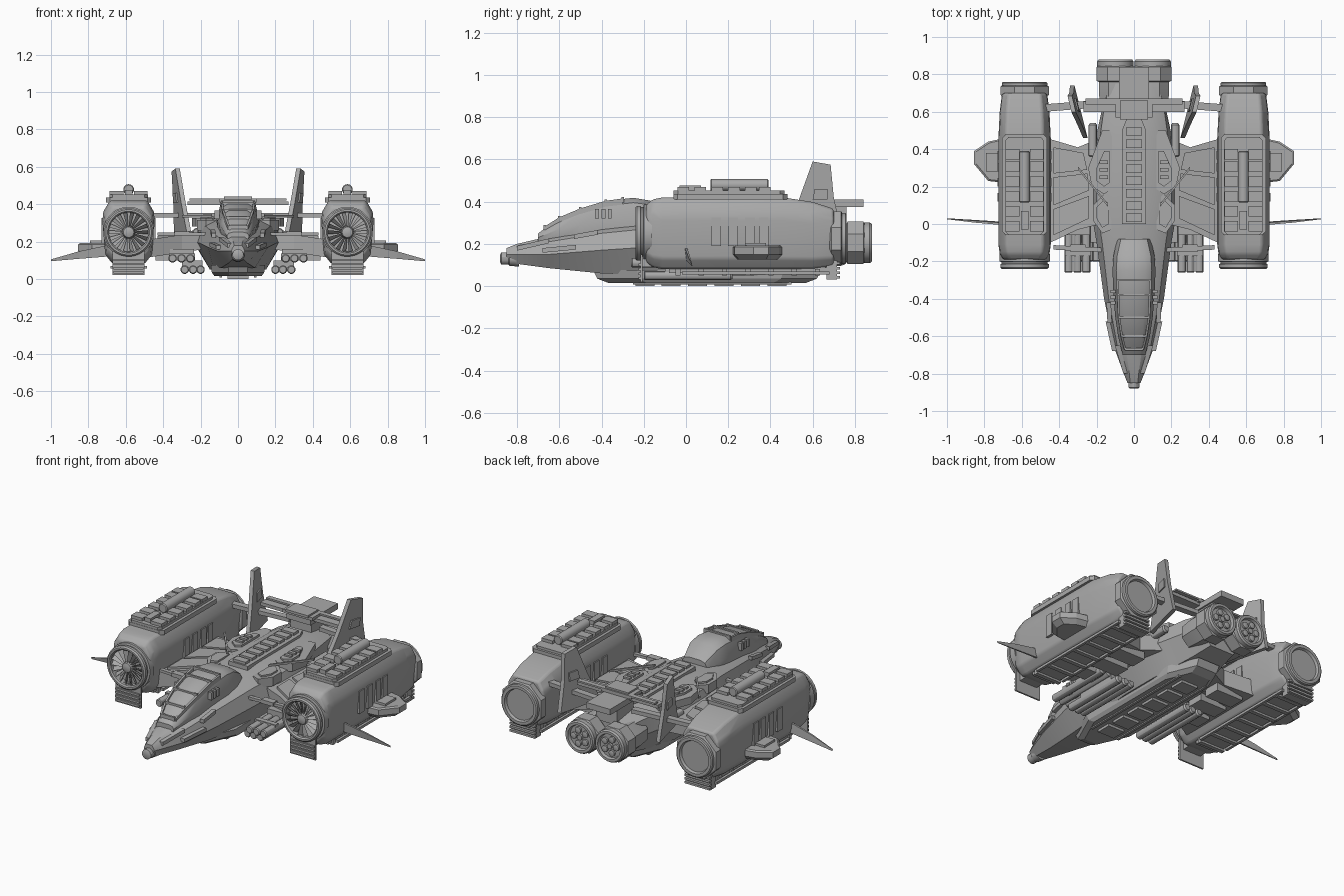
import bpy, bmesh, math

grey = bpy.data.materials.new("hull grey")
grey.diffuse_color = (0.4, 0.4, 0.4, 1)


def part(name, solids, mirror=False, angle=30, bevel=0):
    """One object from a list of solids; each solid is a list of 3D rings."""
    bm = bmesh.new()
    for rings in solids:
        rows = [[bm.verts.new(p) for p in ring] for ring in rings]
        n = len(rows[0])
        for a, b in zip(rows, rows[1:]):
            for i in range(n):
                bm.faces.new((a[i], a[(i + 1) % n], b[(i + 1) % n], b[i]))
        bm.faces.new(rows[0][::-1])
        bm.faces.new(rows[-1])
    bmesh.ops.recalc_face_normals(bm, faces=bm.faces)
    me = bpy.data.meshes.new(name)
    bm.to_mesh(me)
    bm.free()
    me.materials.append(grey)
    ob = bpy.data.objects.new(name, me)
    bpy.context.collection.objects.link(ob)
    if bevel:
        m = ob.modifiers.new("bevel", 'BEVEL')
        m.width, m.segments, m.angle_limit = bevel, 3, math.radians(25)
    if mirror:
        m = ob.modifiers.new("mirror", 'MIRROR')
        m.use_mirror_merge = False
    if angle:
        bpy.ops.object.select_all(action='DESELECT')
        ob.select_set(True)
        bpy.context.view_layer.objects.active = ob
        bpy.ops.object.shade_smooth_by_angle(angle=math.radians(angle))
    return ob


def plate(outline, z0, z1):
    return [[(x, y, z) for x, y in outline] for z in (z0, z1)]


def box(x0, x1, y0, y1, z0, z1):
    return plate([(x0, y0), (x1, y0), (x1, y1), (x0, y1)], z0, z1)


def lathe(cx, cz, profile, n=32):
    """Rings of (y, radius) around a lengthwise axis."""
    turn = [2 * math.pi * (i + 0.5) / n for i in range(n)]
    return [[(cx + r * math.cos(t), y, cz + r * math.sin(t)) for t in turn] for y, r in profile]


def rod(p, q, w, h):
    """Straight bar across x with a rectangular section."""
    return [[(x, y + a * w, z + b * h) for a, b in ((-1, -1), (1, -1), (1, 1), (-1, 1))]
            for x, y, z in (p, q)]


def hull(stations):
    """Symmetric sections: y, then (half width, z) from bottom to top."""
    return [[(x, y, z) for x, z in s] + [(-x, y, z) for x, z in reversed(s)] for y, *s in stations]


# Fuselage and canopy
part("fuselage", [hull([
    (-0.85, (.02, .12), (.035, .15), (.03, .165), (.02, .18)),
    (-0.80, (.03, .105), (.055, .15), (.045, .18), (.025, .2)),
    (-0.65, (.05, .085), (.11, .15), (.09, .21), (.045, .235)),
    (-0.40, (.09, .06), (.16, .17), (.135, .25), (.08, .28)),
    (-0.10, (.13, .05), (.20, .19), (.17, .28), (.10, .31)),
    (0.10, (.15, .05), (.235, .20), (.20, .29), (.11, .33)),
    (0.32, (.15, .05), (.24, .20), (.20, .29), (.11, .33)),
    (0.48, (.13, .06), (.20, .20), (.18, .29), (.11, .33)),
    (0.62, (.10, .08), (.17, .20), (.16, .29), (.09, .32)),
    (0.75, (.08, .10), (.15, .20), (.13, .28), (.08, .30))])])
part("canopy", [hull([
    (-0.70, (.05, .20), (.06, .23), (.05, .245), (.03, .25)),
    (-0.60, (.07, .22), (.085, .27), (.07, .305), (.045, .325)),
    (-0.50, (.09, .22), (.10, .29), (.085, .345), (.05, .368)),
    (-0.38, (.10, .24), (.11, .31), (.09, .38), (.055, .403)),
    (-0.25, (.11, .25), (.115, .32), (.095, .395), (.06, .418)),
    (-0.17, (.11, .27), (.11, .32), (.09, .385), (.055, .405)),
    (-0.08, (.09, .28), (.09, .30), (.07, .335), (.04, .345))])], angle=35)

# Raised window frames over the canopy
frames = []
path = [(-.67, .048, .272), (-.60, .065, .316), (-.50, .08, .358), (-.38, .085, .394), (-.30, .088, .405)]
for s in (-1, 1):
    frames.append([[(s * (x + a), y, z + b) for a, b in ((-.006, -.02), (.006, -.02), (.006, .01), (-.006, .01))]
                   for y, x, z in path])
for y, x, z in path:
    frames.append(box(-x, x, y - .006, y + .006, z - .01, z + .017))
part("canopy_frame", frames, angle=0)
part("nose_sensor", [lathe(0, .13, [(-.88, .02), (-.875, .03), (-.84, .03), (-.835, .035), (-.79, .04)], 12)])
part("nose_strips", [
    [[(x + s, y, z + t) for s, t in ((-.012, -.012), (.012, -.012), (.012, .01), (-.012, .01))]
     for x, y, z in line]
    for line in ([(.045, -.80, .18), (.09, -.65, .215)], [(.105, -.68, .17), (.14, -.52, .185)],
                 [(.13, -.53, .235), (.135, -.42, .255)])], True, 0)
part("cheek_vents", [box(.10, .125, y, y + .018, .32, .365) for y in (-.43, -.40, -.37)], True, 0)

# Deck spine and raised armour
part("deck_spine", [plate([(-.065, 0), (.065, 0), (.065, .5), (.04, .56), (-.04, .56), (-.065, .5)], .32, .345)]
     + [box(-.042, .042, y, y + .045, .34, .36) for y in [.01 + .066 * i for i in range(8)]], angle=0)
part("deck_armour", [
    plate([(.10, .20), (.16, .16), (.225, .20), (.245, .3), (.17, .50), (.13, .50), (.10, .42)], .28, .325),
    plate([(.13, .22), (.16, .20), (.20, .23), (.20, .30), (.16, .39), (.13, .39)], .32, .338),
    plate([(.12, -.03), (.17, -.05), (.22, .02), (.22, .10), (.16, .16), (.12, .12)], .26, .315),
    plate([(.135, .0), (.17, -.02), (.20, .03), (.20, .09), (.16, .13), (.135, .11)], .31, .325)]
    + [box(.14, .185, y, y + .02, .335, .348) for y in (.24, .28, .32)], True, 0)

# Belly keel with ribs
part("belly_keel", [
    [[(x * k, y * k + .1 * (1 - k), z) for x, y in
      ((-.05, -.42), (.05, -.42), (.14, -.22), (.14, .45), (.07, .62), (-.07, .62), (-.14, .45), (-.14, -.22))]
     for k, z in ((1.04, .075), (1, .035), (.9, .015))]]
    + [box(-.055, .055, y, y + .09, 0, .02) for y in [-.24 + .125 * i for i in range(6)]], angle=0)
part("belly_rails", [box(.085, .10, -.25, .5, .008, .02)], True, 0)

# Inner wings with top panels
wing = [(.18, 0), (.30, -.03), (.47, -.11), (.47, .46), (.30, .41), (.18, .46)]
part("inner_wing", [[[(x, y, z0 - .15 * (x - .18)) for x, y in wing] for z0 in (.16, .255)]], True, 0)
part("wing_panels", [
    [[(x, y, z0 - .15 * (x - .18)) for x, y in o] for z0 in (.24, .268)]
    for o in ([(.24, .18), (.43, .10), (.43, .25), (.25, .27)], [(.25, .29), (.43, .27), (.43, .41), (.27, .38)],
              [(.24, .03), (.43, -.06), (.43, .08), (.24, .15)])]
    + [box(.26, .44, y, y + .10, .10, .16) for y in (.02, .16, .30)], True, 0)
part("front_canard", [rod((.14, -.14, .24), (.43, -.125, .24), .012, .008),
                      box(.26, .34, -.15, -.11, .232, .255)], True, 0)
part("rear_strut", [rod((.10, .65, .34), (.48, .62, .34), .02, .012),
                    rod((.14, .10, .335), (.30, .30, .335), .008, .006)], True, 0)

# Missiles under the wings
missile = lambda x, z, y0, y1: lathe(x, z, [(y0, .018), (y0 + .006, .023), (y1 - .01, .023), (y1, .016)], 12)
part("missiles", [missile(x, .11, -.26 + d, .16) for d in (0,) for x in (.255, .302, .35)]
     + [missile(x, .05, -.2, .22) for x in (.20, .24, .285)]
     + [missile(.22, .25, .36, .54)], True)
part("missile_racks", [box(.235, .37, -.06, .12, .115, .16), box(.19, .30, -.1, .16, .06, .1),
                       box(.23, .37, -.17, -.14, .10, .137)], True, 0)

# Nacelle bodies
CX, CZ = .585, .25
section = [(-.085, -.17), (.085, -.17), (.125, -.12), (.14, .06), (.135, .11), (.10, .17),
           (-.10, .17), (-.135, .11), (-.14, .06), (-.125, -.12)]
part("nacelle", [[[(CX + x * a, y, CZ - d + z * b) for x, z in section] for y, a, b, d in
                  ((-.19, .84, .78, 0), (-.16, .95, .94, 0), (-.11, 1, 1, 0), (.46, 1, 1, 0),
                   (.60, .95, .93, .01), (.70, .86, .80, .02))]], True, 40, .012)

# Intake ring, fan and hub
ring = lambda r, y0, y1, w: [lathe(CX, CZ, [(y0 + .01, r - w), (y0, r - w / 2), (y0, r - .005),
                                            (y0 + .008, r), (y1, r)])]
intake = part("intake_cowl", [lathe(CX, CZ, [(-.185, .105), (-.232, .105), (-.24, .112), (-.24, .122), (-.232, .13),
                                             (-.215, .13), (-.212, .124), (-.203, .124), (-.2, .136), (-.16, .136)])],
              True)
blades = []
for i in range(18):
    t = 2 * math.pi * i / 18
    c, s = math.cos(t), math.sin(t)
    blades.append([[(CX + r * c - k * s, y, CZ + r * s + k * c) for k, y in
                    ((-w, -.225), (w, -.205), (w, -.195), (-w, -.215))] for r, w in ((.03, .004), (.107, .011))])
part("fan_blades", blades, True, 0)
part("fan_hub", [lathe(CX, CZ, [(-.235, .012), (-.23, .028), (-.215, .035), (-.185, .035)], 20)], True)

# Rear nozzle collars
part("nacelle_nozzle", [lathe(CX, .225, [(.68, .125), (.69, .14), (.735, .14), (.74, .132)], 8),
                        lathe(CX, .225, [(.73, .122), (.755, .122), (.76, .115), (.76, .098), (.745, .092)])], True)

# Nacelle roof plates and tube
roof = [(-.12, -.04), (-.10, -.06), (.10, -.06), (.12, -.04), (.12, .46), (.10, .48), (-.10, .48), (-.12, .46)]
part("roof_plate", [plate([(CX + x, y) for x, y in roof], .41, .437),
                    plate([(CX + x * .86, y * .97) for x, y in roof], .435, .452)], True, 0)
part("roof_panels", [box(CX + s * .065 - .037, CX + s * .065 + .037, y, y + .055, .45, .47)
                     for s in (-1, 1) for y in (-.04, .04, .12, .20, .28, .345)]
     + [box(CX - .02, CX + .02, -.03, .07, .45, .476)], True, 0)
part("roof_tube", [lathe(CX, .478, [(.115, .024), (.12, .029), (.385, .029), (.39, .024)], 14)], True)

# Nacelle side ribs, underside keel and grilles
part("side_ribs", [box(CX + s * .132 - .013, CX + s * .132 + .013, y, y + .046, .19, .325)
                   for s in (-1, 1) for y in (.12, .20, .28, .345)], True, 0)
part("nacelle_keel", [box(CX - .075, CX + .075, -.08, .66, .062, .09)]
     + [box(CX - .085, CX + .085, y, y + .025, .05, .08) for y in [-.05 + .11 * i for i in range(7)]]
     + [box(CX + s * .09 - .008, CX + s * .09 + .008, -.02, .68, .055, .07) for s in (-1, 1)], True, 0)
part("front_grille", [box(CX - .085, CX + .085, -.215, -.205, .02, .15)]
     + [box(CX - .08, CX + .08, -.225, -.21, z, z + .012) for z in (.03, .052, .074, .096)]
     + [box(CX - .06, CX + .06, -.21, -.15, .09, .14)], True, 0)
part("rear_grille", [box(CX - .08, CX + .08, .665, .715, .03, .14)]
     + [box(CX - .085, CX + .085, .71, .73, z, z + .012) for z in (.035, .057, .079, .101)], True, 0)

# Outboard pods and thin blades
pod = [(.69, .22), (.78, .23), (.855, .32), (.855, .39), (.78, .44), (.69, .46)]
part("outboard_pod", [[[(.69 + (x - .69) * k, .34 + (y - .34) * k, z) for x, y in pod]
                       for k, z in ((.8, .125), (1, .15), (1, .185), (.93, .192))],
                      box(.73, .79, .28, .38, .19, .205)], True, 0)
part("outboard_blade", [[[(x, y + a, z + b) for a, b in ((-.006 * k, h), (.006 * k, h), (.012 * k, -h), (.002 * k, -h))]
                         for x, y, z, h, k, b in ((.70, 0, .15, .03, 1, 0), (.85, .012, .128, .02, .8, 0),
                                                  (1.0, .027, .1, .005, .3, 0)) for b in (0,)]], True, 0)

# Tail fins, leaning out
fin = [(.46, .24), (.74, .24), (.70, .42), (.685, .575), (.60, .59), (.535, .41)]
lean = lambda y, z: .30 + .08 * (z - .3) + .25 * (y - .6)
part("tail_fin", [[[(lean(y, z) + d, y, z) for y, z in fin] for d in (-.012, .012)],
                  [[(lean(y, z) + d, y, z) for y, z in ((.60, .41), (.67, .41), (.67, .46), (.61, .46))]
                   for d in (-.02, .02)]], True, 0)
part("tail_bridge", [box(-.08, .08, .58, .84, .375, .41), box(-.07, .07, .60, .76, .28, .38),
                     box(-.27, .27, .60, .655, .395, .415), box(-.10, .10, .57, .67, .41, .43),
                     box(-.075, .075, .56, .66, .425, .44), box(-.26, .26, .64, .67, .42, .43)], angle=0)

# Twin rear engines
part("rear_engine", [lathe(.1, .205, [(.62, .085), (.70, .095), (.76, .095), (.765, .108), (.84, .108), (.845, .1)], 8),
                     lathe(.1, .205, [(.84, .097), (.87, .097), (.88, .09), (.88, .075), (.862, .07)])], True)
part("engine_core", [lathe(.1 + .042 * math.cos(t), .205 + .042 * math.sin(t), [(.85, .019), (.874, .019), (.876, .014)], 12)
                     for t in [math.pi * 2 * i / 5 for i in range(5)]]
     + [lathe(.1, .205, [(.85, .016), (.876, .016)], 12)], True)
